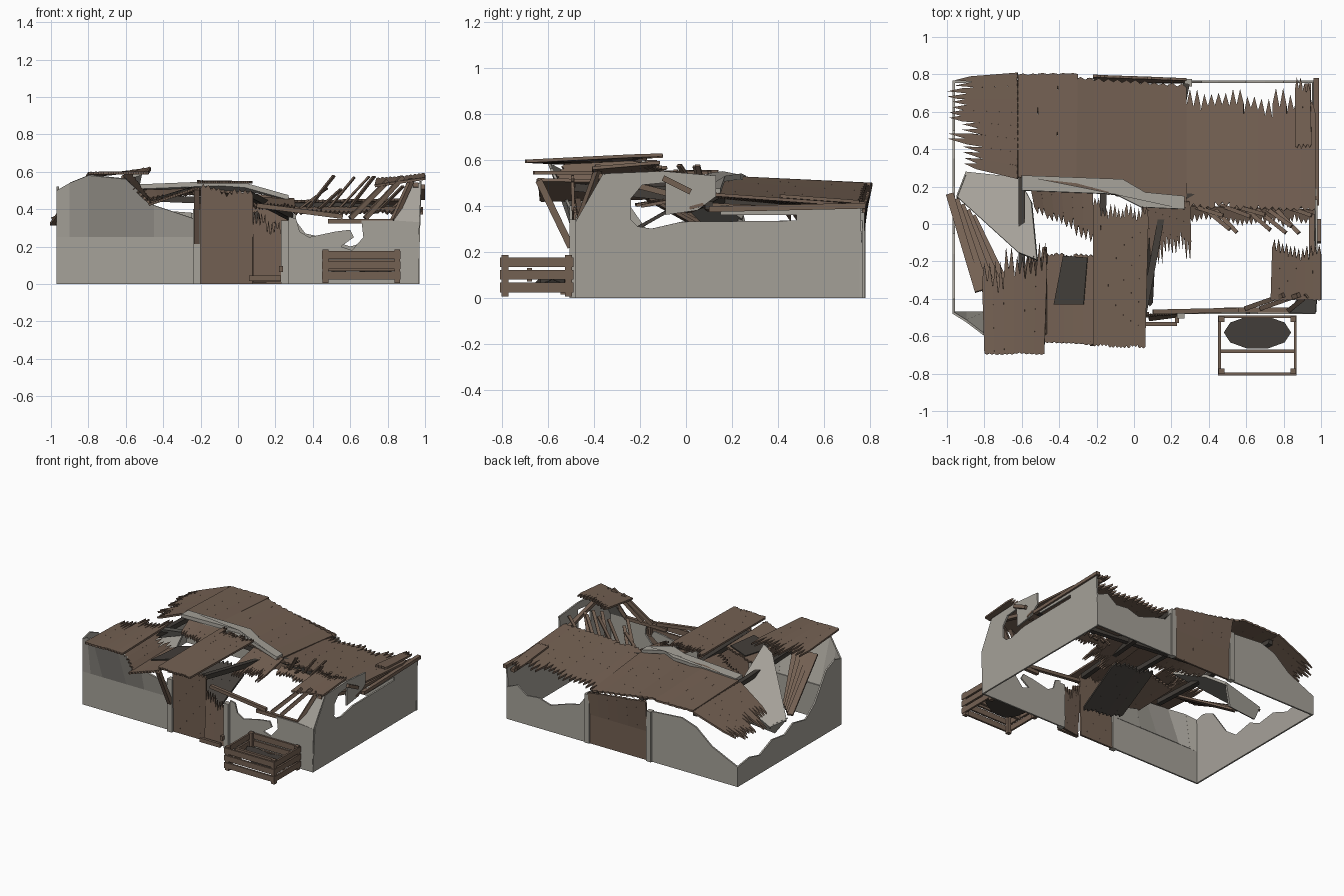
import bpy, bmesh, math, random
from mathutils import Vector

random.seed(7)


def material(name, rgb):
    m = bpy.data.materials.new(name)
    m.diffuse_color = (*rgb, 1)
    return m


WOOD = material("weathered brown wood", (0.175, 0.119, 0.086))
PLASTER = material("grey plaster", (0.38, 0.36, 0.32))
DARK = material("dark charred wood", (0.055, 0.048, 0.041))


def finish(name, bm, mat):
    bmesh.ops.recalc_face_normals(bm, faces=bm.faces[:])
    me = bpy.data.meshes.new(name)
    bm.to_mesh(me)
    bm.free()
    me.materials.append(mat)
    ob = bpy.data.objects.new(name, me)
    bpy.context.collection.objects.link(ob)
    return ob


def prism(bm, pts, t):
    """Thin plate: a 3D outline thickened against its normal."""
    pts = [Vector(p) for p in pts]
    n = Vector()
    for p, q in zip(pts, pts[1:] + pts[:1]):
        n += p.cross(q)
    n.normalize()
    top = [bm.verts.new(p) for p in pts]
    low = [bm.verts.new(p - n * t) for p in pts]
    bm.faces.new(top)
    bm.faces.new(low[::-1])
    for i in range(len(pts)):
        j = (i + 1) % len(pts)
        bm.faces.new((top[j], top[i], low[i], low[j]))


def plate(name, outlines, mat, t=0.012):
    bm = bmesh.new()
    for o in outlines:
        prism(bm, o, t)
    return finish(name, bm, mat)


def planks(name, corners, n, jag0=0.02, jag1=0.02, mat=WOOD, t=0.014):
    """Row of boards across a-b, running toward d-c, with splintered ends."""
    a, b, c, d = (Vector(p) for p in corners)

    def at(u, v):
        return a.lerp(b, u).lerp(d.lerp(c, u), v)

    bm = bmesh.new()
    for i in range(n):
        u0, w = i / n, 0.998 / n
        s, e = random.random() * jag0 * 0.5, 1 - random.random() * jag1 * 0.5
        low = [(u0 + w * k / 4, s + (jag0 * random.uniform(0.3, 0.6) if k % 2 == 0 else 0))
               for k in range(5)]
        high = [(u0 + w * k / 4, e - (jag1 * random.uniform(0.3, 0.6) if k % 2 == 0 else 0))
                for k in range(4, -1, -1)]
        prism(bm, [at(u, v) for u, v in low + high], t)
    return finish(name, bm, mat)


def beams(name, rods, w, h, mat=WOOD):
    bm = bmesh.new()
    for p, q in rods:
        p, q = Vector(p), Vector(q)
        dr = (q - p).normalized()
        side = dr.cross(Vector((0, 0, 1)))
        side = side.normalized() if side.length > 0.01 else Vector((1, 0, 0))
        up = side.cross(dr)
        ring = [side * sx * w / 2 + up * sz * h / 2 for sx, sz in ((-1, -1), (1, -1), (1, 1), (-1, 1))]
        A = [bm.verts.new(p + r) for r in ring]
        B = [bm.verts.new(q + r) for r in ring]
        bm.faces.new(A)
        bm.faces.new(B[::-1])
        for i in range(4):
            j = (i + 1) % 4
            bm.faces.new((A[i], B[i], B[j], A[j]))
    return finish(name, bm, mat)


# --- broken plaster walls (outlines as horizontal position, height) ---
right = [(-.48, 0), (.765, 0), (.76, .39), (.15, .40), (.15, .36), (.48, .36), (.48, .335), (-.02, .33),
         (-.15, .30), (-.21, .31), (-.24, .34), (-.24, .43), (-.19, .49), (-.09, .5), (-.09, .36),
         (.05, .38), (.13, .44), (.13, .53), (-.1, .55), (-.35, .54), (-.47, .33)]
plate("right_wall", [[(.965 + .03 * z, y, z) for y, z in right]], PLASTER)
left = [(.765, 0), (-.48, 0), (-.48, .5), (-.4, .52), (-.3, .48), (-.16, .28), (-.05, .2), (.1, .23),
        (.2, .18), (.35, .2), (.5, .14), (.62, .17), (.765, .15)]
plate("left_wall", [[(-.97, y, z) for y, z in left]], PLASTER)

# front left wall: upright base and upper strips bulging outward away from the corner
def bulge(x, z):
    return (x, -.48 - .36 * (z - .25) * min(1, (x + .97) / .17) * min(1, (-.1 - x) * 2), z)


crest = [(-.97, .5), (-.9, .54), (-.8, .58), (-.6, .56), (-.45, .42), (-.24, .35)]
plate("front_left_wall", [[(-.97, -.48, 0), (-.24, -.48, 0), (-.24, -.48, .25), (-.97, -.48, .25)]]
      + [[bulge(x0, .25), bulge(x1, .25), bulge(x1, z1), bulge(x0, z0)]
         for (x0, z0), (x1, z1) in zip(crest, crest[1:])], PLASTER)
fr = [(.27, 0), (.96, 0), (.97, .33), (.83, .34), (.66, .34), (.67, .25), (.61, .18), (.55, .2), (.62, .25),
      (.6, .29), (.52, .28), (.38, .25), (.33, .28), (.31, .35), (.27, .36)]
plate("front_right_wall", [[(x, -.48, z) for x, z in fr],
                           [(.83, -.48, .33), (.97, -.48, .33), (.98, -.36, .54), (.9, -.36, .54)]], PLASTER)
br = [(.3, 0), (.97, 0), (.97, .24), (.88, .28), (.8, .22), (.7, .23), (.6, .2), (.45, .25), (.36, .27), (.3, .35)]
bl = [(-.97, 0), (-.24, 0), (-.24, .38), (-.5, .4), (-.62, .36), (-.75, .25), (-.88, .19), (-.97, .15)]
plate("back_wall", [[(x, .754, z) for x, z in o] for o in (br, bl)], PLASTER)

# --- door frames and plank doors ---
beams("door_posts", [((x, y, 0), (x, y, z)) for x, y, z in
                     ((-.22, -.485, .4), (.25, -.485, .34), (-.23, .76, .38), (.29, .755, .37))],
      .04, .04, PLASTER)
planks("front_door", [(-.2, -.485, 0), (.08, -.485, 0), (.08, -.5, .5), (-.2, -.5, .54)], 5, 0, .1)
planks("front_door_broken", [(.08, -.52, .01), (.23, -.5, .01), (.23, -.48, .36), (.08, -.49, .42)], 4, 0, .4)
planks("back_door", [(.27, .765, 0), (-.21, .765, 0), (-.21, .767, .22), (.27, .767, .22)], 6, 0, 0)
planks("back_door_bulge", [(.27, .767, .22), (-.21, .767, .22), (-.22, .8, .47), (.28, .78, .39)], 6, 0, .06)
beams("front_threshold", [((.06, -.535, .03), (.23, -.535, .03)), ((.23, -.53, .08), (.23, -.47, .08))], .02, .03)

# --- rear roof ---
planks("rear_roof_right", [(.28, .08, .45), (.97, .06, .46), (.97, .74, .41), (.28, .74, .39)], 9, .06, .26)
planks("rear_roof_right_end", [(.86, .4, .45), (.95, .4, .45), (.94, .81, .42), (.86, .81, .41)], 2, .1, .3)
planks("rear_roof_middle", [(-.31, .18, .53), (.28, .08, .46), (.28, .76, .39), (-.31, .8, .5)], 6, .03, .05)
planks("rear_roof_left", [(-.62, .24, .52), (-.31, .18, .53), (-.3, .81, .5), (-.62, .81, .5)], 3, .03, .02)
planks("rear_roof_fallen", [(-.62, .24, .51), (-.62, .81, .5), (-1.0, .78, .36), (-1.0, .33, .33)], 8, .02, .5)

# --- front roof, sagging and splintered ---
planks("front_roof_left", [(-.8, -.7, .6), (-.48, -.7, .6), (-.46, -.1, .63), (-.82, -.08, .57)], 6, .02, .5)
planks("front_roof_drop", [(-.62, -.55, .58), (-.46, -.6, .43), (-.46, -.12, .44), (-.56, -.12, .6)], 4, .08, .3)
planks("front_roof_sag", [(-.48, -.64, .43), (-.22, -.65, .52), (-.22, -.16, .51), (-.48, -.15, .44)], 5, .03, .05)
planks("front_roof_middle", [(-.22, -.66, .55), (.06, -.67, .55), (.08, .12, .55), (-.22, .15, .555)], 7, .03, .15)
planks("ridge_splinters", [(.3, .12, .46), (.04, .14, .47), (.05, -.24, .41), (.31, -.22, .4)], 7, .02, .55)
planks("ridge_left_boards", [(-.22, .2, .52), (-.56, .23, .5), (-.52, .02, .44), (-.22, -.12, .49)], 6, .02, .4)
planks("front_roof_right", [(.73, -.41, .53), (1.0, -.41, .57), (1.0, -.06, .6), (.74, -.08, .57)], 6, .02, .4)
plate("roof_patch", [[(-.43, -.43, .464), (-.27, -.43, .51), (-.25, -.18, .52), (-.38, -.17, .48)]], DARK, .008)

# leaning broken boards along the right ridge
rods = []
for i in range(12):
    x = .3 + i * .055
    rods.append(((x, .1, .38), (x + random.uniform(.13, .2), random.uniform(-.05, .05), random.uniform(.5, .58))))
beams("leaning_splinters", [r for r in rods if r[1][0] < .99], .022, .01)
planks("right_ridge_edge", [(.3, .1, .4), (.98, .08, .4), (.98, -.03, .37), (.3, -.0, .36)], 14, .02, .7)
beams("right_edge_boards", [((.985, -.1, .52), (.985, .02, .46)), ((.95, -.38, .53), (.95, .05, .42)),
                            ((.93, .1, .4), (.93, .75, .37)), ((.975, .1, .385), (.975, .78, .4))], .03, .025)

# --- plaster on the ridge and fallen plaster chunk ---
plate("ridge_plaster", [[(-.6, .18, .53), (-.1, .16, .55), (.04, .09, .54), (.27, .08, .475),
                         (.27, .15, .475), (.06, .17, .53), (-.06, .24, .54), (-.6, .26, .53)]], PLASTER, .025)
plate("fallen_plaster", [
    [(-.95, .15, .27), (-.62, -.15, .57), (-.52, -.19, .6), (-.55, .12, .45), (-.62, .25, .36), (-.9, .28, .25)],
    [(-.95, .15, .27), (-.9, .28, .25), (-.62, .25, .36), (-.68, .22, .2), (-.9, .22, .18)]], PLASTER, .02)

# --- loose beams ---
beams("left_fallen_beams", [((-.985 + .03 * i, .16 - .03 * i, .32), (-.83 + .04 * i, -.36, .54)) for i in range(5)],
      .042, .015)
beams("front_lintel", [((.1, -.47, .42), (.56, -.46, .36)), ((.48, -.46, .335), (.83, -.46, .335)),
                       ((.6, -.45, .35), (.8, -.38, .55)), ((.68, -.45, .35), (.88, -.38, .57)),
                       ((.83, -.46, .34), (.93, -.38, .56))], .025, .025)
beams("eave_strut", [((-.22, -.5, .22), (-.22, -.64, .51))], .03, .03)
beams("inner_beams", [((-.5, .2, .46), (.95, .1, .4)), ((-.18, -.48, .48), (-.15, .75, .44)),
                      ((.05, -.48, .48), (.28, .75, .36)), ((-.6, -.45, .5), (-.6, .75, .45))],
      .035, .035, DARK)
planks("inner_debris", [(-.2, -.4, .2), (.1, -.45, .18), (.12, -.05, .4), (-.2, -.02, .42)], 5, .1, .15, DARK)

# --- slatted crate in front ---
slats = []
for z in (.045, .1, .155):
    slats += [((.45, y, z), (.87, y, z)) for y in (-.802, -.495)]
    slats += [((x, -.8, z), (x, -.49, z)) for x in (.457, .863)]
beams("crate_slats", slats, .014, .042)
beams("crate_posts", [((x, y, .005), (x, y, .185)) for x in (.468, .852) for y in (-.787, -.51)], .03, .03)
beams("crate_divider", [((.46, -.68, .1), (.86, -.68, .1))], .02, .06)
plate("crate_contents", [[(.66 + .18 * math.cos(a), -.58 + .09 * math.sin(a), .08 + .03 * math.cos(2 * a))
                          for a in (math.tau * k / 10 for k in range(10))]], DARK, .03)
